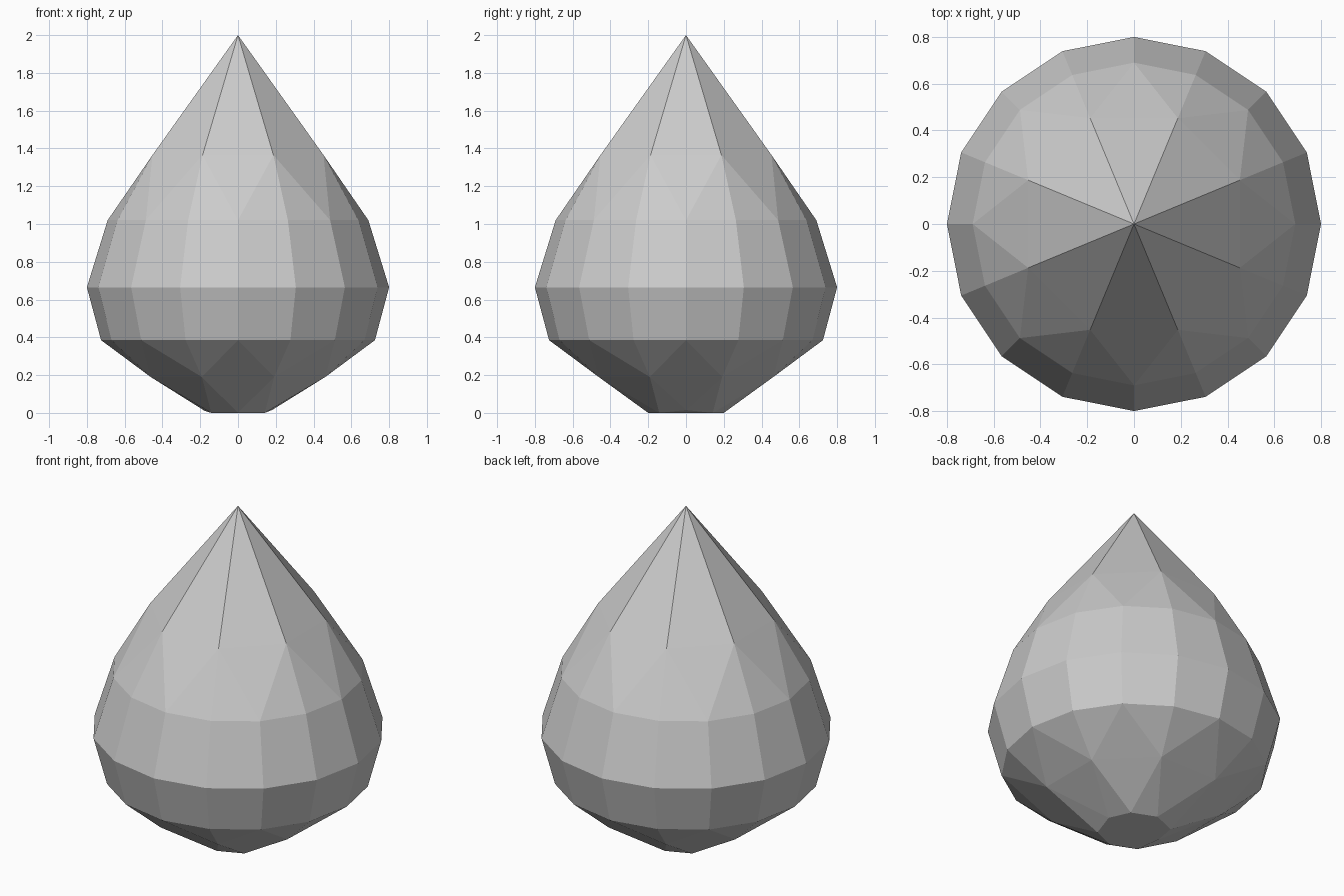
import bpy, bmesh, math

if "Cube" in bpy.data.objects:
    bpy.data.objects.remove(bpy.data.objects["Cube"])

bm = bmesh.new()


def ring(count, radius, z, turn=0.0):
    """Regular ring of vertices; turn is in degrees."""
    verts = []
    for i in range(count):
        a = math.radians(turn) + 2 * math.pi * i / count
        verts.append(bm.verts.new((radius * math.cos(a), radius * math.sin(a), z)))
    return verts


def bridge(a, b):
    """Quads between two rings with the same count."""
    n = len(a)
    for i in range(n):
        j = (i + 1) % n
        bm.faces.new((a[i], a[j], b[j], b[i]))


def taper(wide, narrow):
    """Facets from a 16-sided ring to an 8-sided one."""
    for i, v in enumerate(narrow):
        a, b, c = wide[2 * i], wide[2 * i + 1], wide[(2 * i + 2) % 16]
        bm.faces.new((a, b, v))
        bm.faces.new((b, c, v))
        bm.faces.new((v, c, narrow[(i + 1) % 8]))


# Foot: small eight-sided base, slightly pulled in on the x axis
foot = ring(8, 0.2, 0.0)
foot[0].co = (0.18, 0, 0.015)
foot[4].co = (-0.175, 0, 0.01)

# Body rings from bottom to top
low = ring(8, 0.5, 0.19, 22.5)
belly_low = ring(16, 0.725, 0.385)
belly = ring(16, 0.8, 0.665)
shoulder = ring(16, 0.69, 1.02)
neck = ring(8, 0.49, 1.365, 22.5)
tip = bm.verts.new((0, 0, 2))

bm.faces.new(foot)
for i in range(8):
    j = (i + 1) % 8
    bm.faces.new((foot[i], foot[j], low[i]))
    bm.faces.new((low[i], foot[j], low[j]))
    bm.faces.new((neck[i], neck[j], tip))
taper(belly_low, low)
bridge(belly_low, belly)
bridge(belly, shoulder)
taper(shoulder, neck)

bmesh.ops.recalc_face_normals(bm, faces=bm.faces[:])
mesh = bpy.data.meshes.new("faceted_drop")
bm.to_mesh(mesh)
bm.free()
bpy.context.collection.objects.link(bpy.data.objects.new("faceted_drop", mesh))
